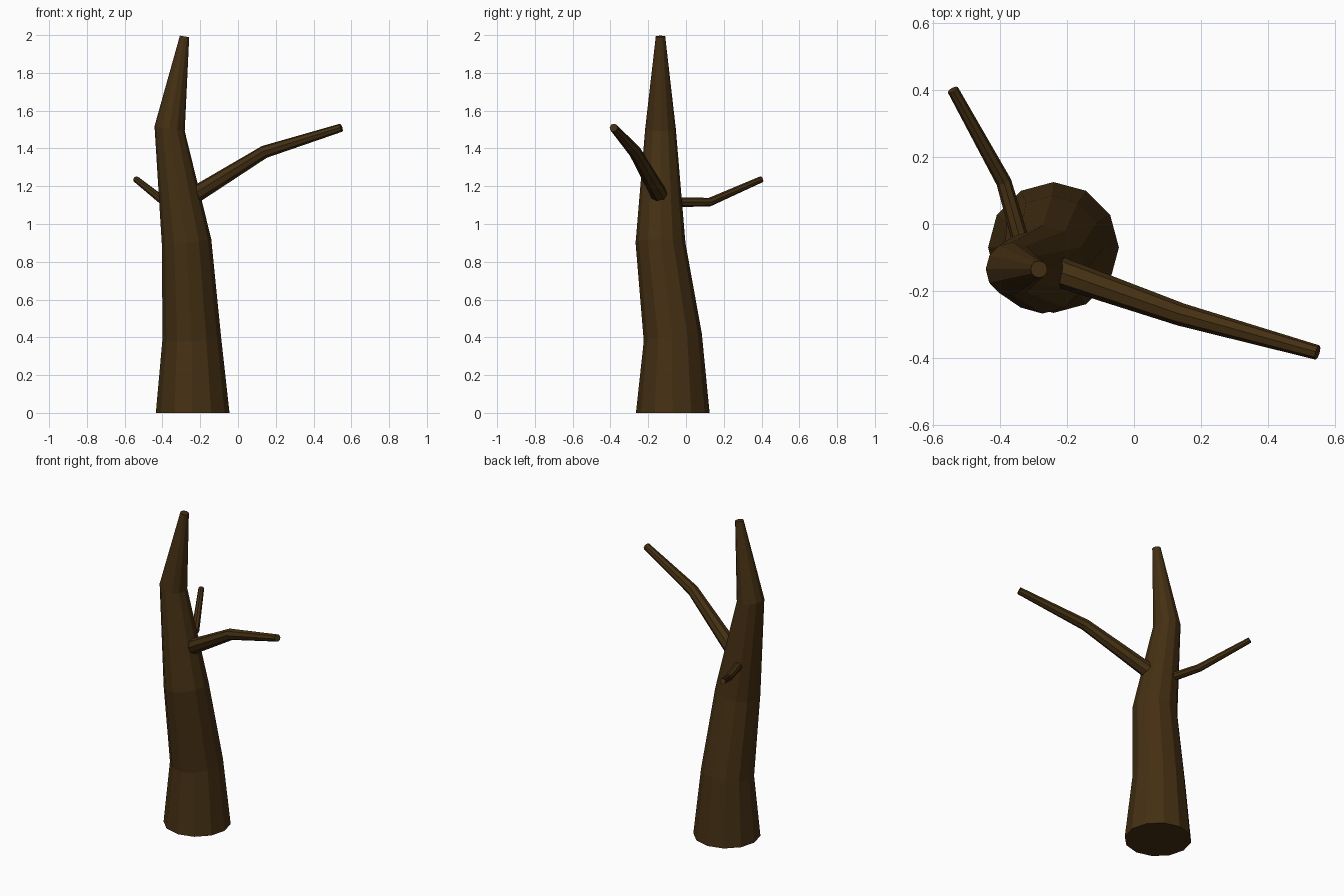
import bpy, bmesh, math
from mathutils import Vector

if "Cube" in bpy.data.objects:
    bpy.data.objects.remove(bpy.data.objects["Cube"])

bark = bpy.data.materials.new("dark_brown_bark")
bark.diffuse_color = (0.058, 0.029, 0.0065, 1)
bark.use_nodes = True
bark.node_tree.nodes["Principled BSDF"].inputs["Base Color"].default_value = bark.diffuse_color


def limb(name, path, sides, prev_weight, flat_start=False):
    """Tapered faceted tube through (x, y, z, radius) points, capped at both ends."""
    pts = [Vector(p[:3]) for p in path]
    n = len(pts)
    dirs = [(pts[i + 1] - pts[i]).normalized() for i in range(n - 1)]
    bm = bmesh.new()
    rings = []
    frame = None
    for i, p in enumerate(path):
        t = dirs[min(i, n - 2)] + dirs[max(i - 1, 0)] * prev_weight
        t.normalize()
        if i == 0 and flat_start:
            t = Vector((0, 0, 1))
        # keep the cross-section from twisting along the path
        if frame is None:
            u = Vector((1, 0, 0)) if flat_start else Vector((0, 0, 1))
        else:
            u = frame
        u = (u - t * u.dot(t)).normalized()
        v = t.cross(u)
        frame = u
        rings.append([bm.verts.new(pts[i] + p[3] * (math.cos(a) * u + math.sin(a) * v))
                      for a in (2 * math.pi * k / sides for k in range(sides))])
    for a, b in zip(rings, rings[1:]):
        for k in range(sides):
            j = (k + 1) % sides
            bm.faces.new((a[k], a[j], b[j], b[k]))
    bm.faces.new(rings[0][::-1])
    bm.faces.new(rings[-1])
    bmesh.ops.recalc_face_normals(bm, faces=bm.faces)
    me = bpy.data.meshes.new(name)
    bm.to_mesh(me)
    bm.free()
    me.materials.append(bark)
    ob = bpy.data.objects.new(name, me)
    bpy.context.collection.objects.link(ob)
    return ob


# Main trunk with a crooked, tapering top
limb("trunk", [(-0.24, -0.07, 0.0, 0.195),
               (-0.245, -0.07, 0.40, 0.155),
               (-0.272, -0.135, 0.90, 0.132),
               (-0.362, -0.135, 1.505, 0.081),
               (-0.283, -0.135, 1.993, 0.025)], 12, 0.0, True)

# Long branch on the right, leaning forward
limb("right_branch", [(-0.24, -0.137, 1.147, 0.046),
                      (0.14, -0.27, 1.382, 0.034),
                      (0.547, -0.383, 1.51, 0.022)], 8, 1.0)

# Short branch on the back left
limb("back_branch", [(-0.335, -0.06, 1.115, 0.026),
                     (-0.388, 0.125, 1.116, 0.023),
                     (-0.54, 0.40, 1.237, 0.017)], 8, 1.0)
